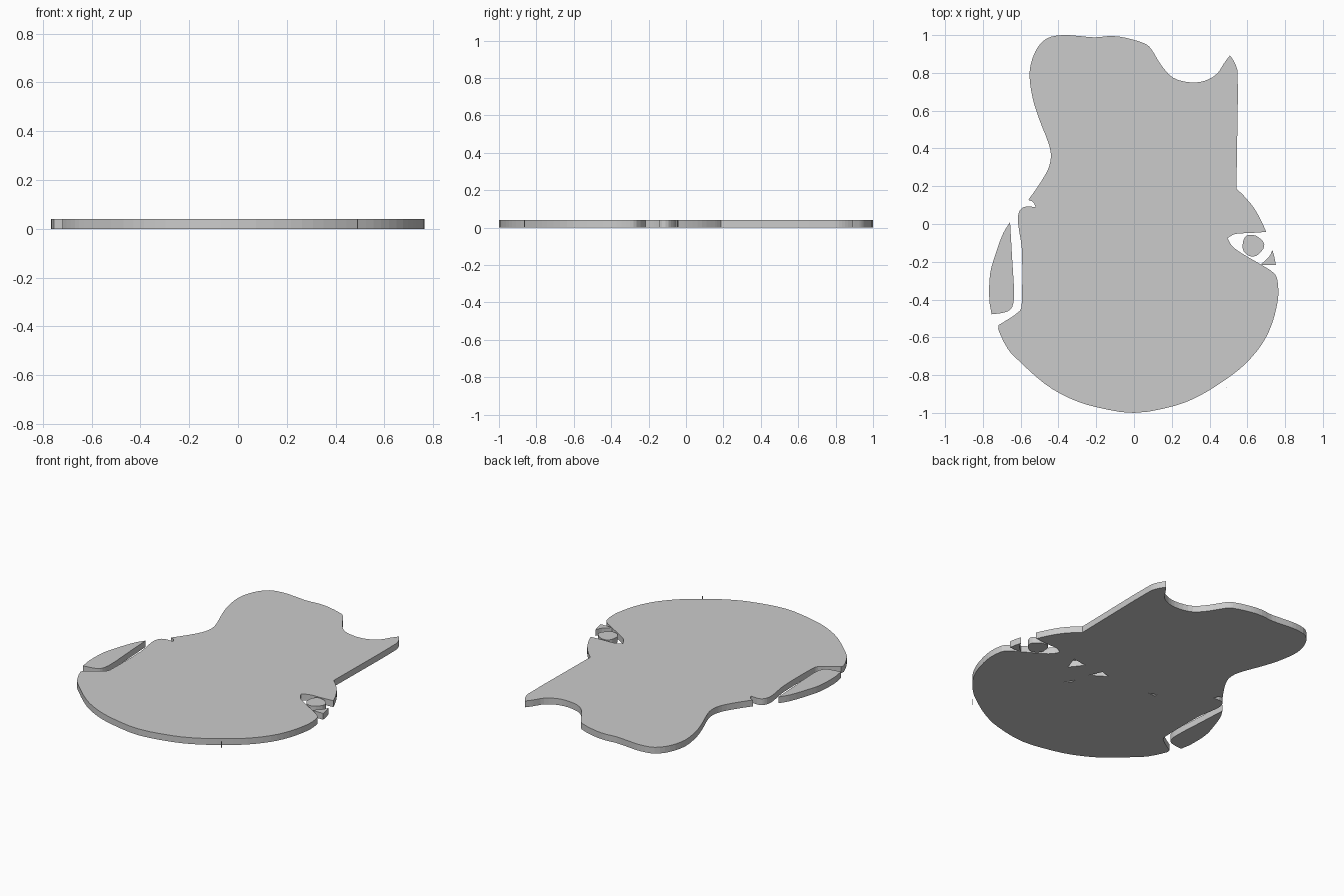
import bpy, bmesh
from mathutils import Vector
from mathutils.geometry import interpolate_bezier

if "Cube" in bpy.data.objects:
    bpy.data.objects.remove(bpy.data.objects["Cube"])

THICK = 0.04


def smooth_outline(runs, steps=4):
    """Each run is a smooth curve ending in a corner at the start of the next run."""
    out = []
    n = len(runs)
    for k, run in enumerate(runs):
        pts = [Vector((x, y, 0)) for x, y in run + [runs[(k + 1) % n][0]]]
        last = len(pts) - 1

        def tangent(i):
            if n == 1 and i in (0, last):        # closed smooth loop
                return (pts[1] - pts[-2]).normalized()
            return (pts[min(i + 1, last)] - pts[max(i - 1, 0)]).normalized()

        for i in range(last):
            a, b = pts[i], pts[i + 1]
            if last == 1:                        # straight edge
                out.append(a)
                continue
            h = (b - a).length / 3
            out += interpolate_bezier(a, a + tangent(i) * h, b - tangent(i + 1) * h, b, steps)[:-1]
    return out


def slab(name, pts, z0=0.0, z1=THICK):
    """Extrude a flat outline between two heights."""
    bm = bmesh.new()
    face = bm.faces.new([bm.verts.new((p[0], p[1], z0)) for p in pts])
    top = bmesh.ops.extrude_face_region(bm, geom=[face])["geom"]
    for v in (g for g in top if isinstance(g, bmesh.types.BMVert)):
        v.co.z = z1
    bmesh.ops.recalc_face_normals(bm, faces=bm.faces)
    me = bpy.data.meshes.new(name)
    bm.to_mesh(me)
    bm.free()
    ob = bpy.data.objects.new(name, me)
    bpy.context.collection.objects.link(ob)
    return ob


# Main plate: upper lobe, left notch, round belly, right bite, side and tip
upper_left = [(.508, .893), (.476, .85), (.44, .796), (.375, .758), (.296, .75), (.206, .775),
              (.143, .843), (.09, .928), (.058, .955), (-.05, .987), (-.127, .995), (-.206, .988),
              (-.3, .996), (-.38, 1.0), (-.466, .98), (-.524, .91), (-.553, .8), (-.535, .66),
              (-.5, .55), (-.45, .42), (-.44, .355), (-.455, .29), (-.508, .2)]
notch = [(-.56, .127), (-.535, .117)]
left_channel = [(-.52, .09), (-.583, .09), (-.61, .06), (-.614, .005), (-.594, -.13),
                (-.594, -.415), (-.605, -.46)]
belly = [(-.716, -.535), (-.718, -.56), (-.667, -.663), (-.614, -.72), (-.47, -.848),
         (-.34, -.923), (-.206, -.968), (0, -1.0), (.217, -.962), (.35, -.908), (.49, -.82),
         (.587, -.743), (.677, -.637), (.73, -.53), (.762, -.4), (.762, -.318), (.746, -.265),
         (.667, -.212), (.57, -.155), (.52, -.117)]
bite = [(.495, -.075), (.535, -.053), (.614, -.048)]
shoulder = [(.7, -.042), (.677, .01), (.635, .085), (.577, .154)]
right_side = [(.542, .186), (.545, .37), (.549, .8), (.535, .85)]
plate = slab("main_plate", smooth_outline(
    [upper_left, notch, left_channel, belly, bite, shoulder, right_side]))

# Detached wing on the left
slab("left_wing", smooth_outline([
    [(-.656, .01), (-.693, -.05), (-.735, -.165), (-.762, -.265), (-.766, -.4)],
    [(-.754, -.478), (-.677, -.466), (-.645, -.44), (-.635, -.37), (-.645, -.185)]]))

# Round island and small spike in the right bite
slab("round_island", smooth_outline([
    [(.617, -.057), (.656, -.068), (.69, -.11), (.66, -.16), (.62, -.172), (.58, -.143),
     (.577, -.095), (.593, -.064)]]))
slab("small_spike", smooth_outline([
    [(.667, -.217), (.714, -.175)], [(.733, -.138), (.742, -.17)], [(.751, -.217)]]))

# Tiny loose chip near the belly
slab("tiny_chip", [(.488, -.866), (.492, -.866), (.49, -.862)])

# Small triangular pockets in the underside
pockets = [
    [(.381, -.082), (.35, -.175), (.286, -.095)],
    [(.197, -.171), (.161, -.091), (.099, -.108)],
    [(.257, -.329), (.222, -.265), (.221, -.293)],
    [(-.199, -.107), (-.248, -.089), (-.25, -.11)],
]
for i, tri in enumerate(pockets):
    cutter = slab(f"pocket_cutter_{i + 1}", tri, -0.02, THICK - 0.001)
    cut = plate.modifiers.new(f"pocket_{i + 1}", 'BOOLEAN')
    cut.operation = 'DIFFERENCE'
    cut.solver = 'EXACT'
    cut.object = cutter
    cutter.hide_render = True
    cutter.display_type = 'WIRE'
